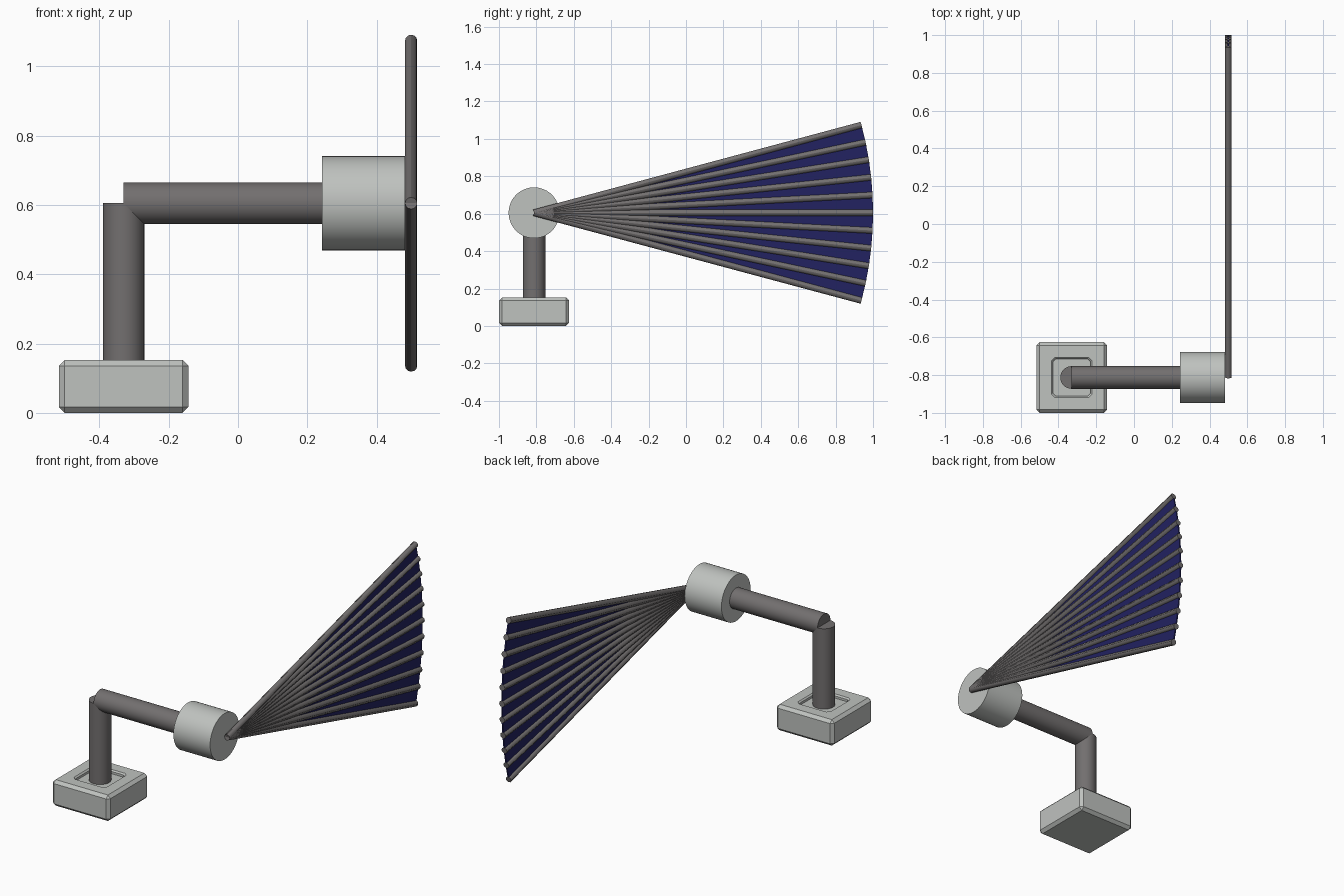
import bpy, bmesh, math
from mathutils import Vector

if "Cube" in bpy.data.objects:
    bpy.data.objects.remove(bpy.data.objects["Cube"], do_unlink=True)

PX, PY, PZ = -0.33, -0.8125, 0.605      # post axis and arm height
FAN_X, FAN_R, RIB_R = 0.4995, 1.8125, 0.0175
RIBS, STEP = 11, math.radians(3)


def material(name, rgb):
    m = bpy.data.materials.new(name)
    m.use_nodes = True
    m.diffuse_color = (*rgb, 1)
    m.node_tree.nodes["Principled BSDF"].inputs["Base Color"].default_value = (*rgb, 1)
    return m


LIGHT = material("light_grey", (0.52, 0.54, 0.52))
DARK = material("dark_grey", (0.17, 0.16, 0.16))
BLUE = material("navy_blue", (0.016, 0.016, 0.12))


def finish(bm, name, mat):
    bmesh.ops.remove_doubles(bm, verts=bm.verts, dist=1e-5)
    bmesh.ops.recalc_face_normals(bm, faces=bm.faces)
    mesh = bpy.data.meshes.new(name)
    bm.to_mesh(mesh)
    bm.free()
    mesh.materials.append(mat)
    ob = bpy.data.objects.new(name, mesh)
    bpy.context.collection.objects.link(ob)
    return ob


def rod(name, start, end, radius, sides, mat, smooth=True):
    start, end = Vector(start), Vector(end)
    bpy.ops.mesh.primitive_cylinder_add(vertices=sides, radius=radius,
                                        depth=(end - start).length,
                                        location=(start + end) / 2)
    ob = bpy.context.object
    ob.name = name
    ob.rotation_euler = (end - start).to_track_quat("Z", "Y").to_euler()
    ob.data.materials.append(mat)
    if smooth:
        bpy.ops.object.shade_smooth_by_angle(angle=math.radians(30))
    return ob


# Bevelled base block with a shallow rounded recess on top
def square_ring(bm, half, cut, z):
    pts = []
    for sx, sy in ((1, 1), (-1, 1), (-1, -1), (1, -1)):
        pair = [(sx * half, sy * (half - cut)), (sx * (half - cut), sy * half)]
        pts += pair if sx * sy > 0 else pair[::-1]
    return [bm.verts.new((PX + x, PY + y, z)) for x, y in pts]


bm = bmesh.new()
profile = [(0.17, 0, 0), (0.187, 0.017, 0.017), (0.187, 0.017, 0.136), (0.17, 0, 0.153),
           (0.107, 0.018, 0.153), (0.099, 0.015, 0.145), (0.099, 0.015, 0.132)]
rings = [square_ring(bm, *p) for p in profile]
for a, b in zip(rings, rings[1:]):
    for i in range(8):
        j = (i + 1) % 8
        bm.faces.new((a[i], a[j], b[j], b[i]))
bm.faces.new(rings[0])
bm.faces.new(rings[-1])
bmesh.ops.dissolve_degenerate(bm, dist=1e-5, edges=bm.edges)
finish(bm, "base", LIGHT)

# Post, arm and hub
rod("post", (PX, PY, 0.12), (PX, PY, PZ), 0.06, 32, DARK)
rod("arm", (PX, PY, PZ), (0.25, PY, PZ), 0.06, 32, DARK)
rod("hub", (0.243, PY, PZ), (0.482, PY, PZ), 0.136, 48, LIGHT)


# Fan ribs spread evenly about the hub axis
def fan_point(angle, x=FAN_X):
    return Vector((x, PY + FAN_R * math.cos(angle), PZ + FAN_R * math.sin(angle)))


angles = [(i - (RIBS - 1) / 2) * STEP for i in range(RIBS)]
for i, a in enumerate(angles):
    rib = rod(f"fan_rib_{i + 1}", (FAN_X, PY, PZ), fan_point(a), RIB_R, 12, DARK)

# Thin membrane between the ribs
bm = bmesh.new()
sides = []
for x in (FAN_X - 0.004, FAN_X + 0.004):
    loop = [bm.verts.new((x, PY, PZ))] + [bm.verts.new(fan_point(a, x)) for a in angles]
    bm.faces.new(loop)
    sides.append(loop)
for i in range(len(sides[0])):
    j = (i + 1) % len(sides[0])
    bm.faces.new((sides[0][i], sides[0][j], sides[1][j], sides[1][i]))
finish(bm, "fan_membrane", BLUE)
